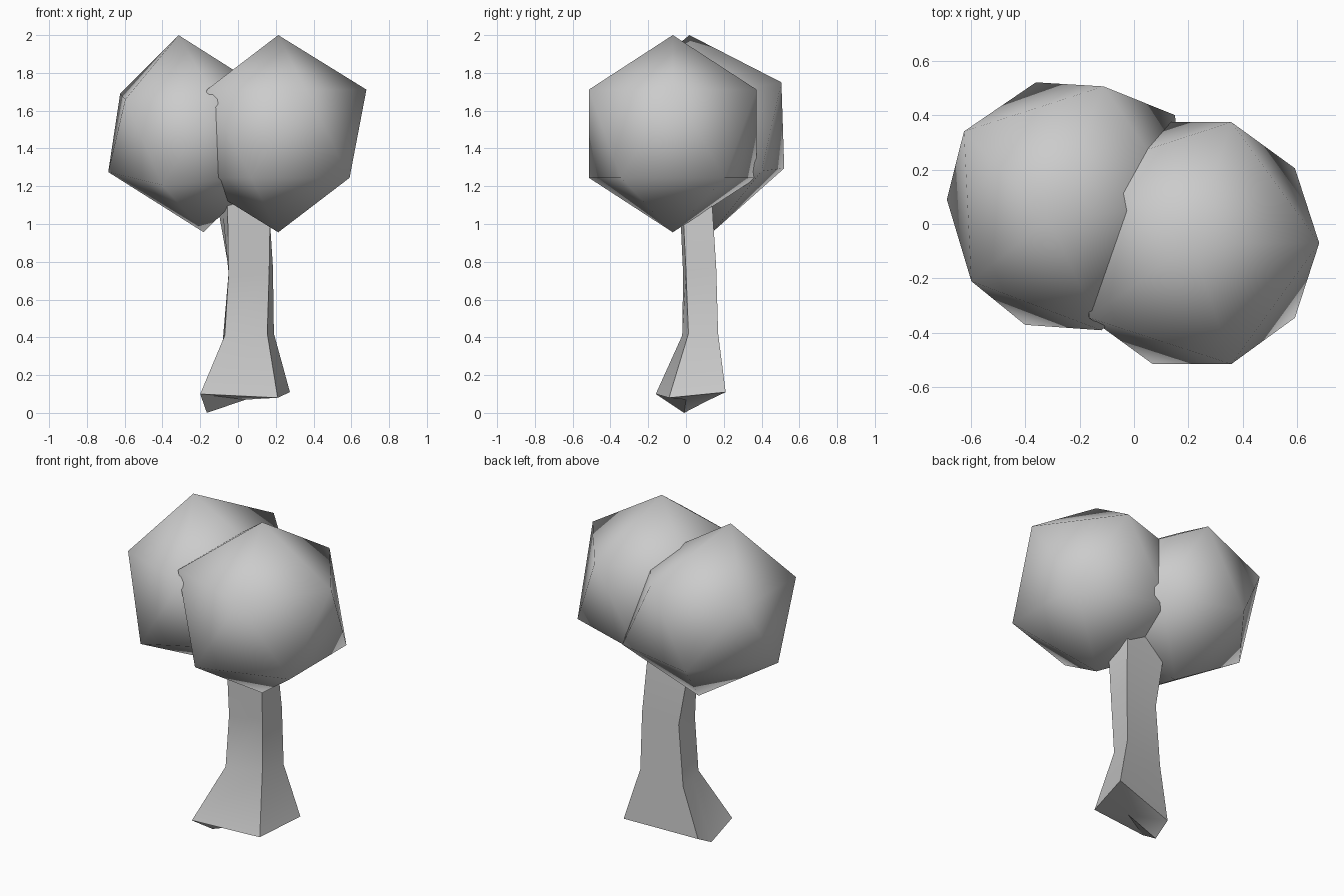
import bpy, bmesh

if "Cube" in bpy.data.objects:
    bpy.data.objects.remove(bpy.data.objects["Cube"])


def finish(name, bm, smooth):
    bmesh.ops.recalc_face_normals(bm, faces=bm.faces[:])
    for f in bm.faces:
        f.smooth = smooth
    me = bpy.data.meshes.new(name)
    bm.to_mesh(me)
    bm.free()
    ob = bpy.data.objects.new(name, me)
    bpy.context.collection.objects.link(ob)
    return ob


# Right crown: a smooth-shaded icosahedron
bpy.ops.mesh.primitive_ico_sphere_add(subdivisions=1, radius=0.522, location=(0.213, -0.07, 1.478))
right_crown = bpy.context.object
right_crown.name = "right_crown"
bpy.ops.object.shade_smooth()

# Left crown: a tilted, slightly uneven icosahedron (poles, upper ring, lower ring)
poles = [(-0.315, 0.018, 2.0), (-0.183, 0.14, 0.957)]
upper = [(0.19, 0.07, 1.68), (-0.112, 0.505, 1.75), (-0.624, 0.34, 1.69),
         (-0.597, -0.21, 1.66), (-0.12, -0.39, 1.66)]
lower = [(0.15, 0.40, 1.28), (-0.36, 0.52, 1.295), (-0.687, 0.09, 1.275),
         (-0.40, -0.37, 1.206), (0.12, -0.20, 1.25)]
bm = bmesh.new()
top, bottom = [bm.verts.new(p) for p in poles]
up = [bm.verts.new(p) for p in upper]
low = [bm.verts.new(p) for p in lower]
for i in range(5):
    j = (i + 1) % 5
    bm.faces.new((top, up[i], up[j]))
    bm.faces.new((up[i], low[i], up[j]))
    bm.faces.new((low[i], low[j], up[j]))
    bm.faces.new((bottom, low[j], low[i]))
finish("left_crown", bm, True)

# Trunk: four-sided, flared, with a root tip on its left side
# ring order: front left, front right, back right, back left, left middle
rings = [
    [(-0.20, -0.16, 0.10), (0.21, -0.09, 0.08), (0.275, 0.21, 0.11), (-0.155, 0.105, 0.06), (-0.165, -0.01, 0.0)],
    [(-0.07, -0.02, 0.41), (0.155, 0.013, 0.42), (0.19, 0.17, 0.42), (-0.075, 0.135, 0.37), (-0.08, 0.05, 0.39)],
    [(-0.05, -0.015, 0.73), (0.165, 0.0, 0.75), (0.185, 0.16, 0.77), (-0.045, 0.135, 0.74), (-0.05, 0.06, 0.74)],
    [(-0.055, -0.03, 1.05), (0.17, -0.015, 1.05), (0.165, 0.14, 1.08), (-0.10, 0.13, 1.05), (-0.08, 0.05, 1.05)],
    [(-0.06, -0.03, 1.2), (0.16, -0.02, 1.2), (0.15, 0.12, 1.2), (-0.10, 0.12, 1.2), (-0.08, 0.05, 1.2)],
]
bm = bmesh.new()
loops = [[bm.verts.new(p) for p in ring] for ring in rings]
for a, b in zip(loops, loops[1:]):
    for i in range(5):
        j = (i + 1) % 5
        bm.faces.new((a[i], a[j], b[j], b[i]))
bm.faces.new(loops[-1])
base = bm.verts.new((0.04, 0.0, 0.07))
for i in range(5):
    bm.faces.new((loops[0][(i + 1) % 5], loops[0][i], base))
trunk = finish("trunk", bm, True)
bpy.ops.object.select_all(action='DESELECT')
trunk.select_set(True)
bpy.context.view_layer.objects.active = trunk
bpy.ops.object.shade_smooth_by_angle()
